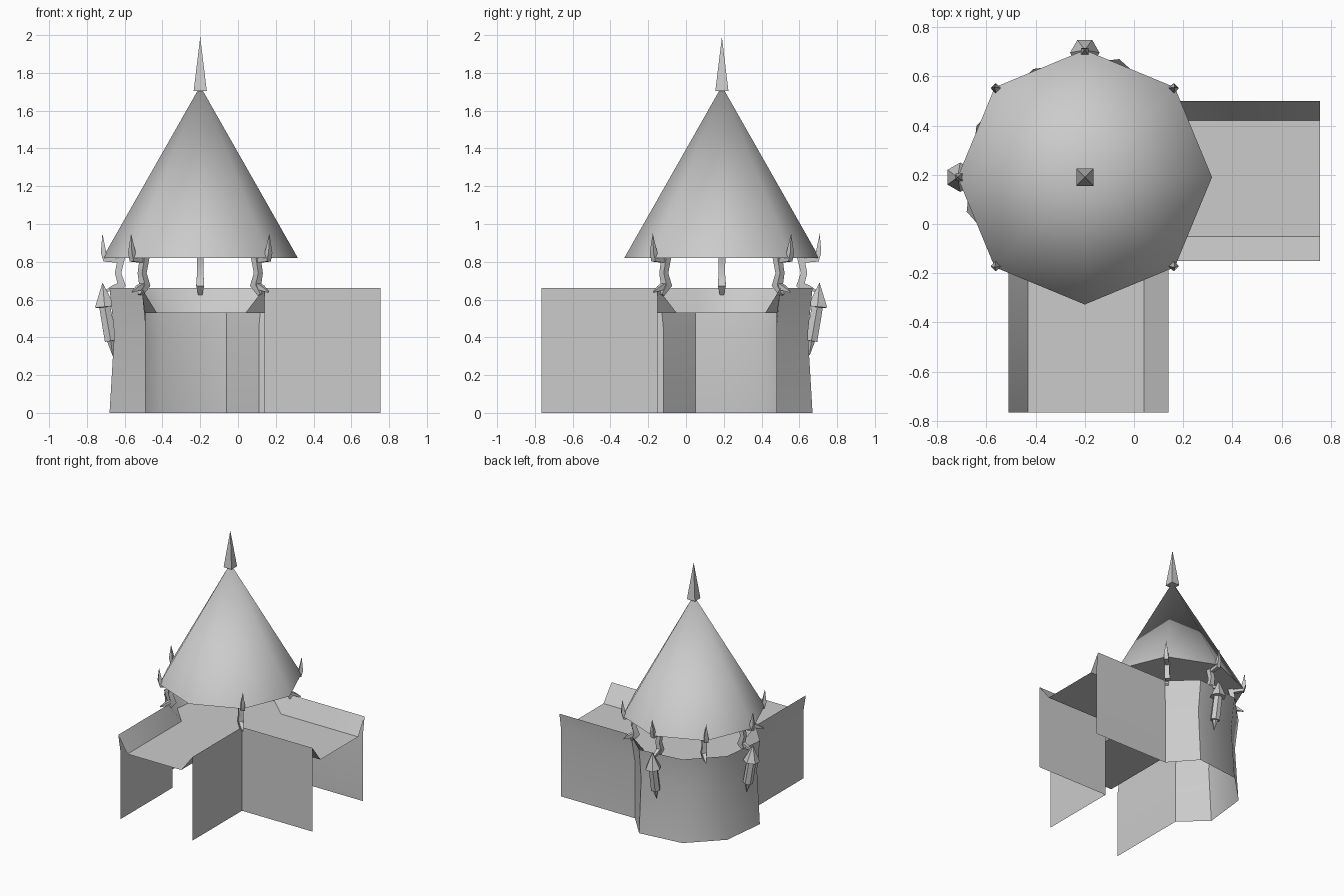
import bpy, bmesh, math
from mathutils import Vector

if "Cube" in bpy.data.objects:
    bpy.data.objects.remove(bpy.data.objects["Cube"])

CX, CY = -0.2, 0.19          # tower axis


def finish(name, bm, angle=40):
    bmesh.ops.remove_doubles(bm, verts=bm.verts, dist=0.0005)
    bmesh.ops.recalc_face_normals(bm, faces=bm.faces)
    me = bpy.data.meshes.new(name)
    bm.to_mesh(me)
    bm.free()
    ob = bpy.data.objects.new(name, me)
    bpy.context.collection.objects.link(ob)
    bpy.ops.object.select_all(action='DESELECT')
    ob.select_set(True)
    bpy.context.view_layer.objects.active = ob
    bpy.ops.object.shade_smooth_by_angle(angle=math.radians(angle))
    return ob


def loft(bm, rows, closed=False):
    """Skin neighbouring rows of points with quads, dropping collapsed corners."""
    grid = [[bm.verts.new(p) for p in row] for row in rows]
    for a, b in zip(grid, grid[1:]):
        n = len(a)
        for i in range(n if closed else n - 1):
            j = (i + 1) % n
            quad = []
            for v in (a[i], a[j], b[j], b[i]):
                if all((v.co - q.co).length > 0.0005 for q in quad):
                    quad.append(v)
            if len(quad) > 2:
                bm.faces.new(quad)


def tube(bm, deg, path, sides=4, turn=45, cap=True):
    """Tapered tube along (radius, z, thickness) points in the plane at angle deg."""
    a = math.radians(deg)
    out = Vector((math.cos(a), math.sin(a), 0))
    side = Vector((-math.sin(a), math.cos(a), 0))
    pts = [out * r + Vector((CX, CY, z)) for r, z, _ in path]
    rings = []
    for i, p in enumerate(pts):
        t = (pts[min(i + 1, len(pts) - 1)] - pts[max(i - 1, 0)]).normalized()
        n = side.cross(t)
        ring = []
        for k in range(sides):
            w = math.radians(turn) + 2 * math.pi * k / sides
            ring.append(p + (n * math.cos(w) + side * math.sin(w)) * path[i][2])
        rings.append(ring)
    loft(bm, rings, closed=True)
    if cap and path[0][2] > 0.001:
        bm.faces.new([bm.verts.new(p) for p in rings[0]])


def mirror(p):
    """Reflect across the diagonal through the tower."""
    return (-p[1] - 0.01, -p[0] - 0.01, p[2])


# Corner wall: each section runs ground, waist, outer parapet top, walkway edge
sections = [
    [(0.755, 0.48, 0), (0.755, 0.48, 0.53), (0.755, 0.50, 0.66), (0.755, 0.42, 0.53)],
    [(0.11, 0.48, 0), (0.11, 0.48, 0.45), (0.13, 0.50, 0.66), (0.08, 0.42, 0.53)],
    [(-0.06, 0.67, 0), (-0.06, 0.645, 0.42), (-0.06, 0.67, 0.66), (-0.08, 0.57, 0.53)],
    [(-0.41, 0.63, 0), (-0.40, 0.605, 0.42), (-0.41, 0.63, 0.66), (-0.38, 0.54, 0.53)],
]
sections += [[mirror(p) for p in s] for s in reversed(sections)]
# inner parapet: walkway edge, top, ground
corner = [(0.04, -0.05, 0.53), (0.14, -0.15, 0.66), (0.14, -0.15, 0)]
end = [(0.755, -0.05, 0.53), (0.755, -0.15, 0.66), (0.755, -0.15, 0)]
inner = [end] + [corner] * 6 + [[mirror(p) for p in end]]
bm = bmesh.new()
loft(bm, [s + i for s, i in zip(sections, inner)])
finish("corner_wall", bm)

# Eight-sided roof with a flat underside
bm = bmesh.new()
rim = [(CX + 0.517 * math.cos(k * math.pi / 4), CY + 0.517 * math.sin(k * math.pi / 4), 0.82)
       for k in range(8)]
loft(bm, [rim, [(CX, CY, 1.73)] * 8], closed=True)
bm.faces.new([bm.verts.new(p) for p in rim])
finish("roof", bm, 50)

# Square spire on the roof tip
bm = bmesh.new()
tube(bm, 0, [(0, 1.705, 0.049), (0, 1.99, 0)])
finish("spire", bm)

# Curved roof posts with an upturned spike at the rim
for n, deg in enumerate((45, 90, 135, 180, 225, 315)):
    bm = bmesh.new()
    tube(bm, deg, [(0.45, 0.625, 0.014), (0.415, 0.675, 0.030),
                   (0.435, 0.74, 0.024), (0.415, 0.83, 0.026)])
    tube(bm, deg, [(0.425, 0.675, 0.022), (0.465, 0.66, 0.018), (0.51, 0.64, 0.004)])
    tube(bm, deg, [(0.43, 0.805, 0.015), (0.505, 0.815, 0.022),
                   (0.512, 0.85, 0.02), (0.518, 0.95, 0)])
    finish(f"roof_post_{n + 1}", bm)

# Six-sided hanging ornaments on the two outer wall faces
for name, deg in (("back_ornament", 90), ("left_ornament", 180)):
    bm = bmesh.new()
    tube(bm, deg, [(0.463, 0.30, 0), (0.474, 0.38, 0.022), (0.474, 0.381, 0.036),
                   (0.505, 0.56, 0.034), (0.506, 0.562, 0.06), (0.517, 0.69, 0)],
         sides=6, turn=30)
    finish(name, bm)
